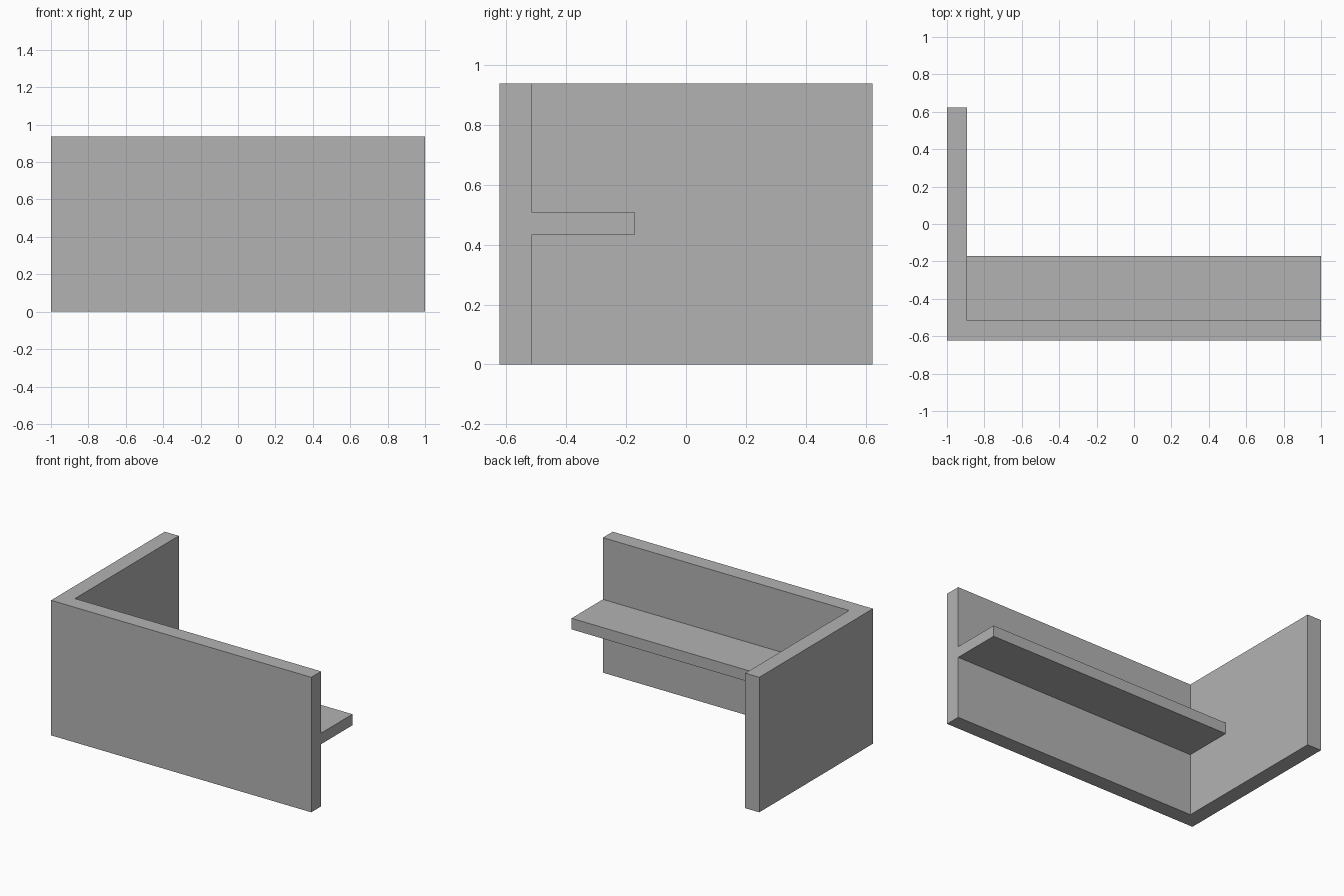
import bpy
import bmesh

cube = bpy.data.objects.get("Cube")
if cube:
    bpy.data.objects.remove(cube, do_unlink=True)

grey = bpy.data.materials.new("plain_grey")
grey.use_nodes = True
colour = (0.45, 0.45, 0.45, 1)
grey.diffuse_color = colour
grey.node_tree.nodes["Principled BSDF"].inputs["Base Color"].default_value = colour


def extrude_plan(name, plan, bottom, top):
    """Raise a floor-plan outline into a solid."""
    bm = bmesh.new()
    base = bm.faces.new([bm.verts.new((x, y, bottom)) for x, y in plan])
    raised = bmesh.ops.extrude_face_region(bm, geom=[base], use_keep_orig=True)
    verts = [g for g in raised["geom"] if isinstance(g, bmesh.types.BMVert)]
    bmesh.ops.translate(bm, verts=verts, vec=(0, 0, top - bottom))
    bmesh.ops.recalc_face_normals(bm, faces=bm.faces)
    mesh = bpy.data.meshes.new(name)
    bm.to_mesh(mesh)
    bm.free()
    mesh.materials.append(grey)
    obj = bpy.data.objects.new(name, mesh)
    bpy.context.collection.objects.link(obj)
    return obj


left, right = -1, 1
front, back = -0.624, 0.624
inner_x, inner_y = -0.892, -0.516
shelf_back = -0.172

# L-shaped corner wall
extrude_plan("corner_wall", [
    (left, front), (right, front), (right, inner_y),
    (inner_x, inner_y), (inner_x, back), (left, back)], 0, 0.938)

# Shelf along the inside of the front wall
extrude_plan("shelf", [
    (inner_x, inner_y), (right, inner_y),
    (right, shelf_back), (inner_x, shelf_back)], 0.432, 0.509)
